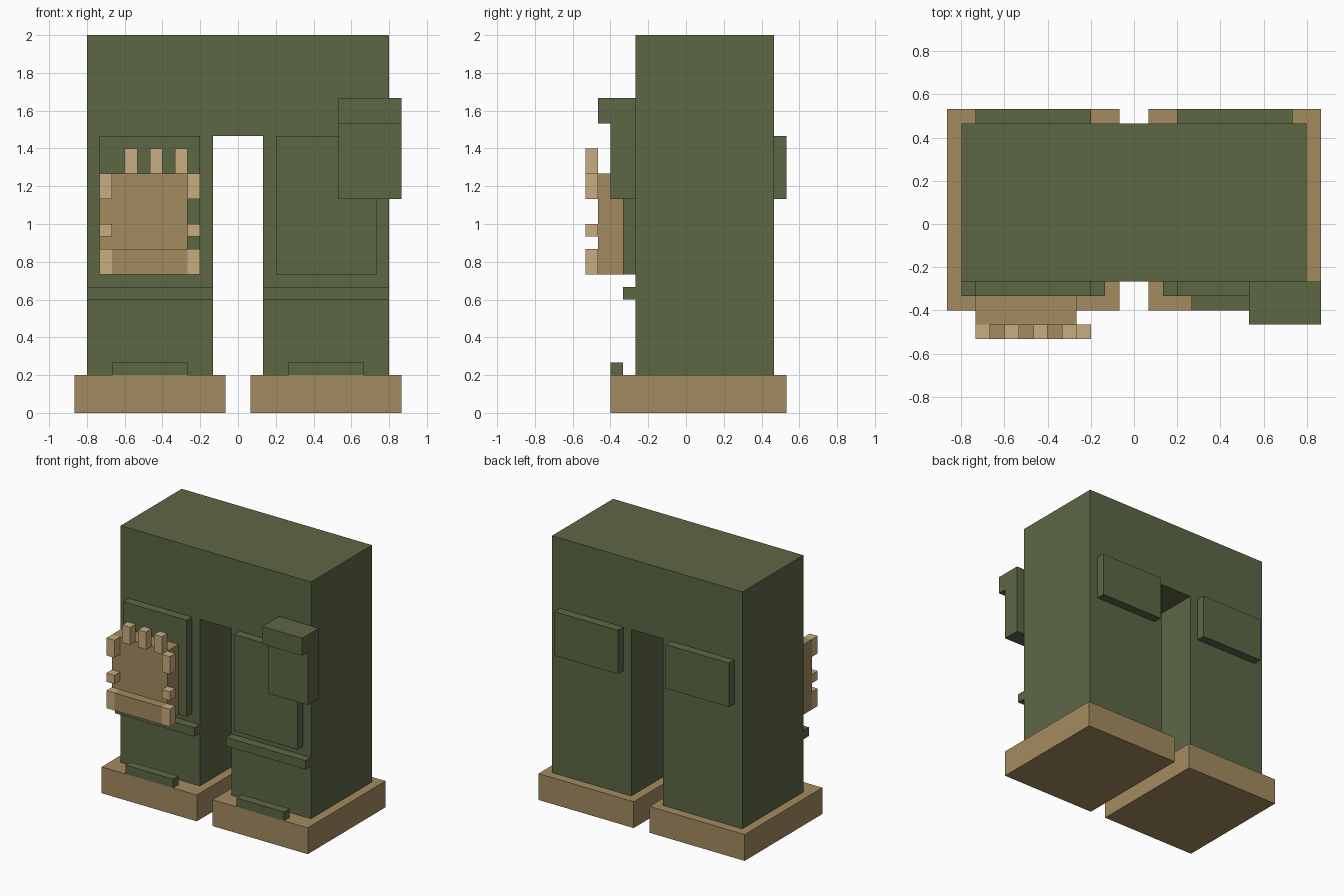
import bpy
import bmesh

cube = bpy.data.objects.get("Cube")
if cube:
    bpy.data.objects.remove(cube, do_unlink=True)

U = 1 / 15  # block size


def material(name, rgb):
    m = bpy.data.materials.new(name)
    m.use_nodes = True
    m.diffuse_color = (*rgb, 1)
    m.node_tree.nodes["Principled BSDF"].inputs["Base Color"].default_value = (*rgb, 1)
    return m


olive = material("olive green", (0.110, 0.136, 0.060))
brown = material("tan brown", (0.371, 0.258, 0.117))
sand = material("light sand", (0.584, 0.423, 0.216))


def prism(name, profile, y, mat):
    """Extrude an x-z outline, given in blocks, between two depths."""
    bm = bmesh.new()
    face = bm.faces.new([bm.verts.new((px * U, y[0] * U, pz * U)) for px, pz in profile])
    out = bmesh.ops.extrude_face_region(bm, geom=[face])
    moved = [v for v in out["geom"] if isinstance(v, bmesh.types.BMVert)]
    bmesh.ops.translate(bm, verts=moved, vec=(0, (y[1] - y[0]) * U, 0))
    bmesh.ops.recalc_face_normals(bm, faces=bm.faces)
    mesh = bpy.data.meshes.new(name)
    bm.to_mesh(mesh)
    bm.free()
    mesh.materials.append(mat)
    obj = bpy.data.objects.new(name, mesh)
    bpy.context.collection.objects.link(obj)
    return obj


def box(name, x, y, z, mat):
    return prism(name, [(x[0], z[0]), (x[1], z[0]), (x[1], z[1]), (x[0], z[1])], y, mat)


# Trousers: hips and both legs as one outline
half = [(2, 22), (2, 3), (12, 3), (12, 30)]
prism("trousers", half + [(-x, z) for x, z in reversed(half)], (-4, 7), olive)

# Parts repeated on each leg
for side, s in (("left", 1), ("right", -1)):
    def pair(name, a, b, y, z, mat):
        box(f"{side}_{name}", sorted((s * a, s * b)), y, z, mat)

    pair("boot", 1, 13, (-6, 8), (0, 3), brown)
    pair("toe_strip", 4, 10, (-6, -5), (3, 4), olive)
    pair("knee_strap", 2, 12, (-5, -4), (9, 10), olive)
    pair("thigh_panel", 3, 11, (-5, -4), (11, 22), olive)
    pair("back_pocket", 3, 11, (7, 8), (17, 22), olive)

# Side pouch with overhanging flap
box("pouch", (8, 13), (-6, -4), (17, 23), olive)
box("pouch_flap", (8, 13), (-7, -4), (23, 25), olive)

# Brown plate with a lower band and light tabs around its edge
box("chest_plate", (-11, -4), (-7, -5), (11, 19), brown)
box("plate_band", (-10, -4), (-8, -7), (11, 13), brown)
for x in (-11, -4):
    for z in ((11, 13), (14, 15), (17, 19)):
        box("side_tab", (x, x + 1), (-8, -7), z, sand)
for x in (-9, -7, -5):
    box("top_tab", (x, x + 1), (-8, -7), (19, 21), sand)
